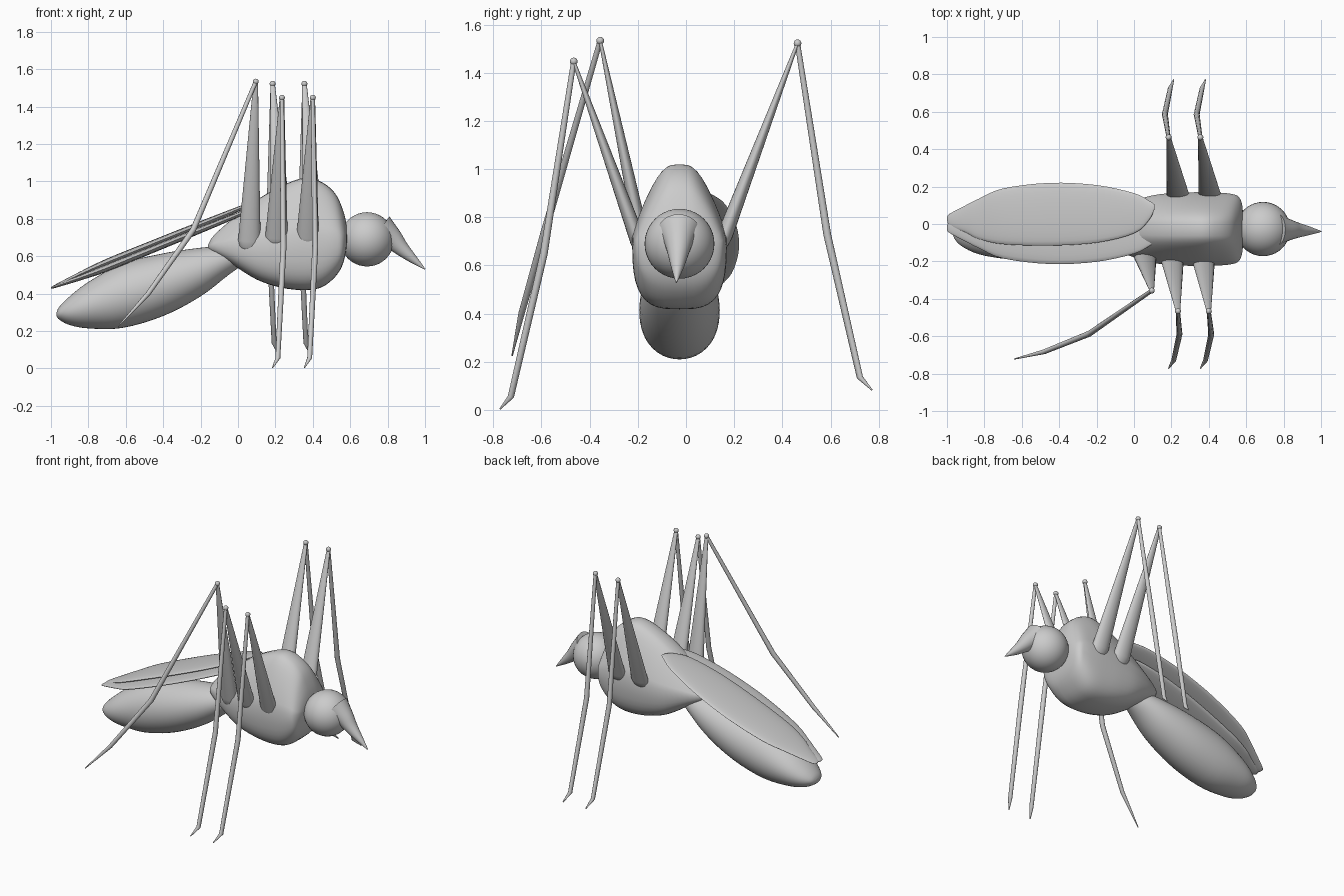
import bpy, bmesh
from math import sin, cos, pi
from mathutils import Vector

if "Cube" in bpy.data.objects:
    bpy.data.objects.remove(bpy.data.objects["Cube"])

YC = -0.027  # centre plane of the body


def skin(name, rings, angle=60):
    """Join equal-sized rings of points into a closed smooth object."""
    bm = bmesh.new()
    vs = [[bm.verts.new(p) for p in r] for r in rings]
    n = len(vs[0])
    for a, b in zip(vs, vs[1:]):
        for i in range(n):
            j = (i + 1) % n
            bm.faces.new((a[i], a[j], b[j], b[i]))
    bm.faces.new(vs[0])
    bm.faces.new(vs[-1])
    bmesh.ops.recalc_face_normals(bm, faces=bm.faces)
    me = bpy.data.meshes.new(name)
    bm.to_mesh(me)
    bm.free()
    ob = bpy.data.objects.new(name, me)
    bpy.context.collection.objects.link(ob)
    bpy.context.view_layer.objects.active = ob
    ob.select_set(True)
    bpy.ops.object.shade_smooth_by_angle(angle=angle * pi / 180)
    ob.select_set(False)
    return ob


def smooth(rows, steps=4):
    """Catmull-Rom interpolation of a short list of sections."""
    out = []
    for k in range(len(rows) - 1):
        p0, p1 = rows[max(k - 1, 0)], rows[k]
        p2, p3 = rows[k + 1], rows[min(k + 2, len(rows) - 1)]
        for s in range(steps):
            t = s / steps
            out.append([0.5 * (2 * b + (c - a) * t + (2 * a - 5 * b + 4 * c - d) * t * t
                               + (3 * b - a - 3 * c + d) * t ** 3)
                        for a, b, c, d in zip(p0, p1, p2, p3)])
    return out + [list(rows[-1])]


def loft(name, rows, n=40, power=1.0, taper=0.0, angle=60):
    """Sections along x: (x, z top, z bottom, y centre, half width)."""
    rings = []
    for x, top, bot, yc, w in smooth(rows):
        ring = []
        for i in range(n):
            a = 2 * pi * i / n
            c, s = cos(a), sin(a)
            y = w * (1 if c > 0 else -1) * abs(c) ** power * (1 - taper * max(0, s))
            zs = (1 if s > 0 else -1) * abs(s) ** (1 if s > 0 else power)
            ring.append((x, yc + y, (top + bot) / 2 + zs * (top - bot) / 2))
        rings.append(ring)
    return skin(name, rings, angle)


def tube(name, pts, n=16, flat=1.0, side=(1, 0, 0)):
    """Tapered tube through points (x, y, z, radius)."""
    rings = []
    P = [Vector(p[:3]) for p in pts]
    for k, p in enumerate(P):
        t = (P[min(k + 1, len(P) - 1)] - P[max(k - 1, 0)]).normalized()
        u = Vector(side)
        u = (u - t * u.dot(t)).normalized()
        v = t.cross(u)
        r = pts[k][3]
        rings.append([p + u * r * cos(2 * pi * i / n) + v * r * flat * sin(2 * pi * i / n)
                      for i in range(n)])
    return skin(name, rings)


def ball(name, loc, r, seg=32):
    bpy.ops.mesh.primitive_uv_sphere_add(segments=seg, ring_count=seg // 2, radius=r, location=loc)
    bpy.context.object.name = name
    bpy.ops.object.shade_smooth()
    bpy.context.object.select_set(False)


# Thorax: humped, broad below and narrow on top
loft("thorax", [(x, t, b, YC, w) for x, t, b, w in [
    (-0.16, 0.66, 0.64, 0.03), (-0.13, 0.71, 0.615, 0.085), (-0.03, 0.80, 0.555, 0.14),
    (0.1, 0.90, 0.475, 0.18), (0.23, 0.975, 0.432, 0.194), (0.36, 1.02, 0.418, 0.197),
    (0.45, 0.995, 0.435, 0.195), (0.52, 0.935, 0.49, 0.188), (0.56, 0.85, 0.555, 0.172),
    (0.58, 0.77, 0.64, 0.12), (0.583, 0.71, 0.69, 0.02)]],
    power=0.62, taper=0.42)

# Abdomen: long drooping sac
loft("abdomen", [(x, t, b, YC, w) for x, t, b, w in [
    (-0.97, 0.30, 0.28, 0.02), (-0.955, 0.33, 0.26, 0.06), (-0.90, 0.385, 0.232, 0.105),
    (-0.80, 0.462, 0.214, 0.142), (-0.62, 0.56, 0.216, 0.165), (-0.4, 0.615, 0.28, 0.163),
    (-0.2, 0.645, 0.385, 0.135), (-0.05, 0.655, 0.50, 0.09), (0.05, 0.65, 0.57, 0.04)]])

# Head and proboscis
ball("head", (0.69, YC, 0.69), 0.145, 40)
tube("proboscis", smooth([(0.76, -0.03, 0.74, 0.088), (0.82, -0.031, 0.697, 0.06),
                          (0.87, -0.033, 0.645, 0.042), (0.93, -0.036, 0.59, 0.025),
                          (1.0, -0.04, 0.53, 0.003)]), 24, side=(0, 1, 0))

# Wings: thin overlapping blades, left one on top
OUTLINE = [(-1.0, 0.025, 0.035, 0.002), (-0.985, -0.01, 0.055, 0.007), (-0.9, -0.045, 0.10, 0.012),
           (-0.83, -0.08, 0.135, 0.015), (-0.7, -0.108, 0.19, 0.02), (-0.45, -0.115, 0.22, 0.02),
           (-0.2, -0.10, 0.208, 0.018), (0.0, -0.05, 0.165, 0.014), (0.08, 0.02, 0.125, 0.01),
           (0.11, 0.08, 0.105, 0.002)]
for name, s, dz in (("left_wing", 1, 0.016), ("right_wing", -1, -0.014)):
    rows = []
    for x, y0, y1, h in OUTLINE:
        z = 0.43 + (x + 1) * 0.405 + dz * min(1, (x + 1) * 4)
        yc = (y0 + y1) / 2
        yc = yc if s > 0 else -yc + 0.006
        rows.append((x, z + h, z - h, yc, (y1 - y0) / 2))
    loft(name, rows, n=24)


# Legs: flattened thigh cone, knee ball, jointed shin with bent foot
def leg(name, hip, knee, shin):
    h, k = Vector(hip), Vector(knee)
    d = (k - h).normalized()
    cone = [(*(h + d * o), r) for o, r in ((-0.05, 0.012), (-0.04, 0.035), (-0.018, 0.052), (0.015, 0.06))]
    tube(name + "_thigh", cone + [(*k, 0.012)], 20, flat=0.55)
    ball(name + "_knee", knee, 0.016, 16)
    radii = (0.016, 0.013, 0.003)
    tube(name + "_shin", [(*knee, 0.011)] + [(*p, r) for p, r in zip(shin, radii)], 12)


for name, dx in (("middle", 0), ("front", 0.17)):
    leg(name + "_right_leg", (0.205 + dx * 0.98, -0.195, 0.69), (0.235 + dx * 0.97, -0.466, 1.447),
        [(0.243 + dx, -0.59, 0.65), (0.213 + dx, -0.727, 0.055), (0.185 + dx, -0.772, 0.004)])
    leg(name + "_left_leg", (0.235 + dx, 0.155, 0.71), (0.185 + dx, 0.463, 1.522),
        [(0.165 + dx, 0.586, 0.73), (0.193 + dx, 0.722, 0.135), (0.212 + dx, 0.772, 0.083)])
leg("hind_right_leg", (0.06, -0.175, 0.67), (0.095, -0.356, 1.533),
    [(-0.24, -0.587, 0.74), (-0.48, -0.683, 0.40), (-0.64, -0.722, 0.225)])
